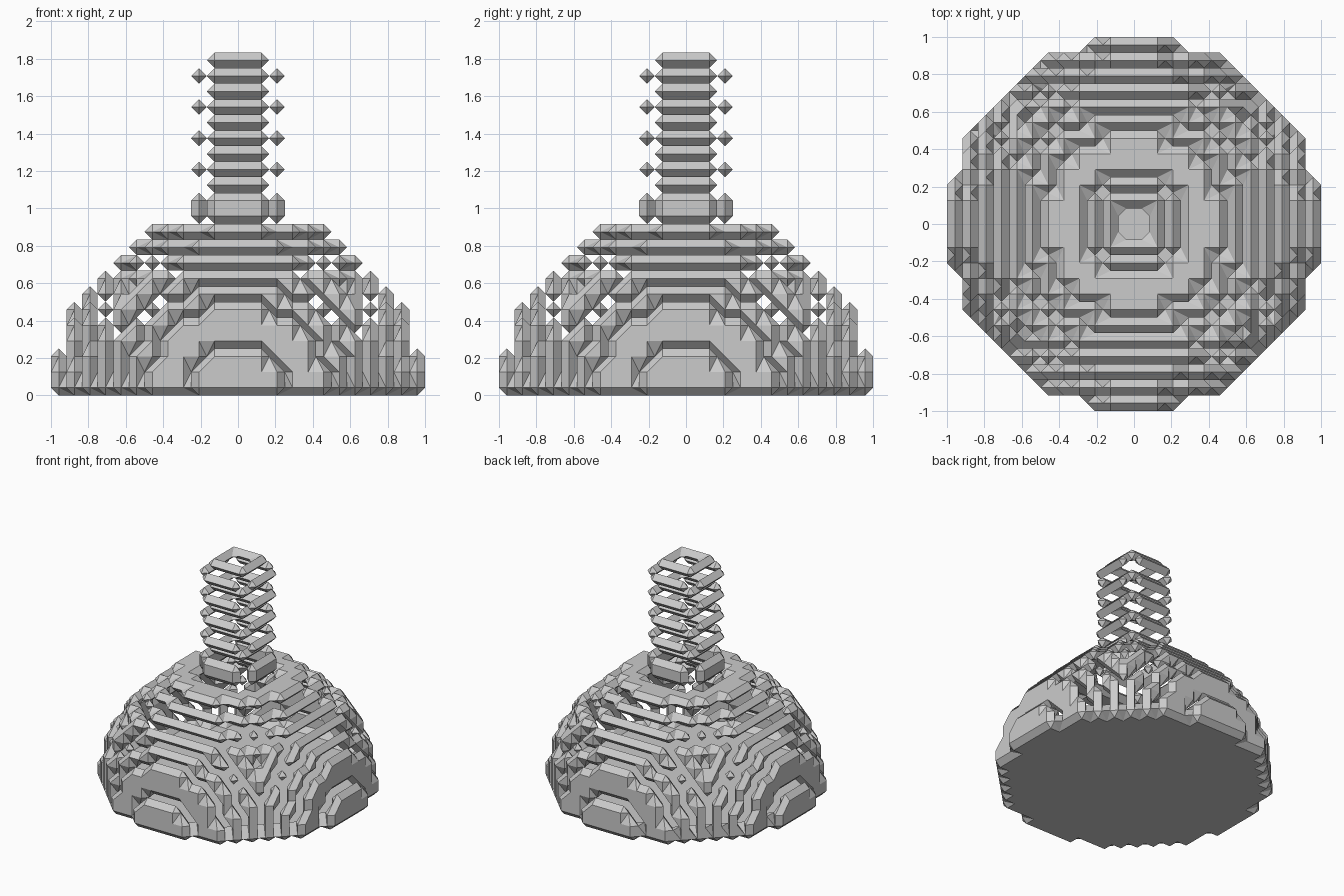
import bpy, bmesh

if "Cube" in bpy.data.objects:
    bpy.data.objects.remove(bpy.data.objects["Cube"])

U = 1 / 24            # half a lattice step; lattice points sit on odd multiples of U
ODD = range(-25, 26, 2)
TOP = 43              # highest lattice layer


def solid(x, y, z):
    """Hemisphere of radius 1 with a ribbed neck on top."""
    if z < 0:
        return False
    if x * x + y * y + z * z < 576:
        return True
    if z >= 25:       # neck: wide and narrow discs alternate
        return x * x + y * y < (36 if (z - 25) % 4 == 0 else 20)
    return False


def is_skin(x, y, z):
    """Solid lattice point with at least one empty face neighbour (the neck end stays open)."""
    near = [(x + 2, y, z), (x - 2, y, z), (x, y + 2, z), (x, y - 2, z), (x, y, z - 2)]
    if z < TOP:
        near.append((x, y, z + 2))
    return solid(x, y, z) and not all(solid(*n) for n in near)


# The six cube faces, corners counter-clockwise seen from outside
CUBE_FACES = []
for a in range(3):
    for side in (0, 1):
        ring = []
        for b, c in ((0, 0), (1, 0), (1, 1), (0, 1)):
            p = [0, 0, 0]
            p[a], p[(a + 1) % 3], p[(a + 2) % 3] = side, b, c
            ring.append(tuple(p))
        CUBE_FACES.append(ring if side else ring[::-1])


def facet_skin(name, points):
    """Wrap lattice points in a chamfered surface; diagonal neighbours stay separate."""
    bm = bmesh.new()
    verts = {}

    def vert(key):
        if key not in verts:
            verts[key] = bm.verts.new([k * U / 2 for k in key])
        return verts[key]

    cells = {(x - i, y - j, z - k) for x, y, z in points
             for i in (0, 2) for j in (0, 2) for k in (0, 2)}
    for cell in sorted(cells):
        follow = {}
        for ring in CUBE_FACES:
            q = [tuple(cell[n] + 2 * c[n] for n in range(3)) for c in ring]
            inside = [p in points for p in q]
            for i in range(4):
                if inside[i] and not inside[i - 1]:
                    j = i
                    while inside[(j + 1) % 4]:
                        j += 1
                    start = tuple(map(sum, zip(q[i - 1], q[i])))
                    end = tuple(map(sum, zip(q[j % 4], q[(j + 1) % 4])))
                    follow[start] = end
        while follow:
            first = next(iter(follow))
            loop, cur = [], first
            while cur in follow:
                loop.append(vert(cur))
                cur = follow.pop(cur)
            if len(loop) > 2:
                bm.faces.new(loop)
    bmesh.ops.triangulate(bm, faces=[f for f in bm.faces if len(f.verts) > 4])
    mesh = bpy.data.meshes.new(name)
    bm.to_mesh(mesh)
    bm.free()
    bpy.context.collection.objects.link(bpy.data.objects.new(name, mesh))


def layers(z0, z1):
    return {(x, y, z) for z in range(z0, z1 + 1, 2) for x in ODD for y in ODD
            if is_skin(x, y, z)}


# Hollow stepped dome with its floor
facet_skin("dome_shell", layers(1, 21))
# Collar where the neck meets the dome
facet_skin("neck_collar", layers(23, 25))
# Alternating narrow and wide neck rings
for n, z in enumerate(range(27, TOP + 1, 2)):
    facet_skin(f"neck_ring_{n + 1}", layers(z, z))
